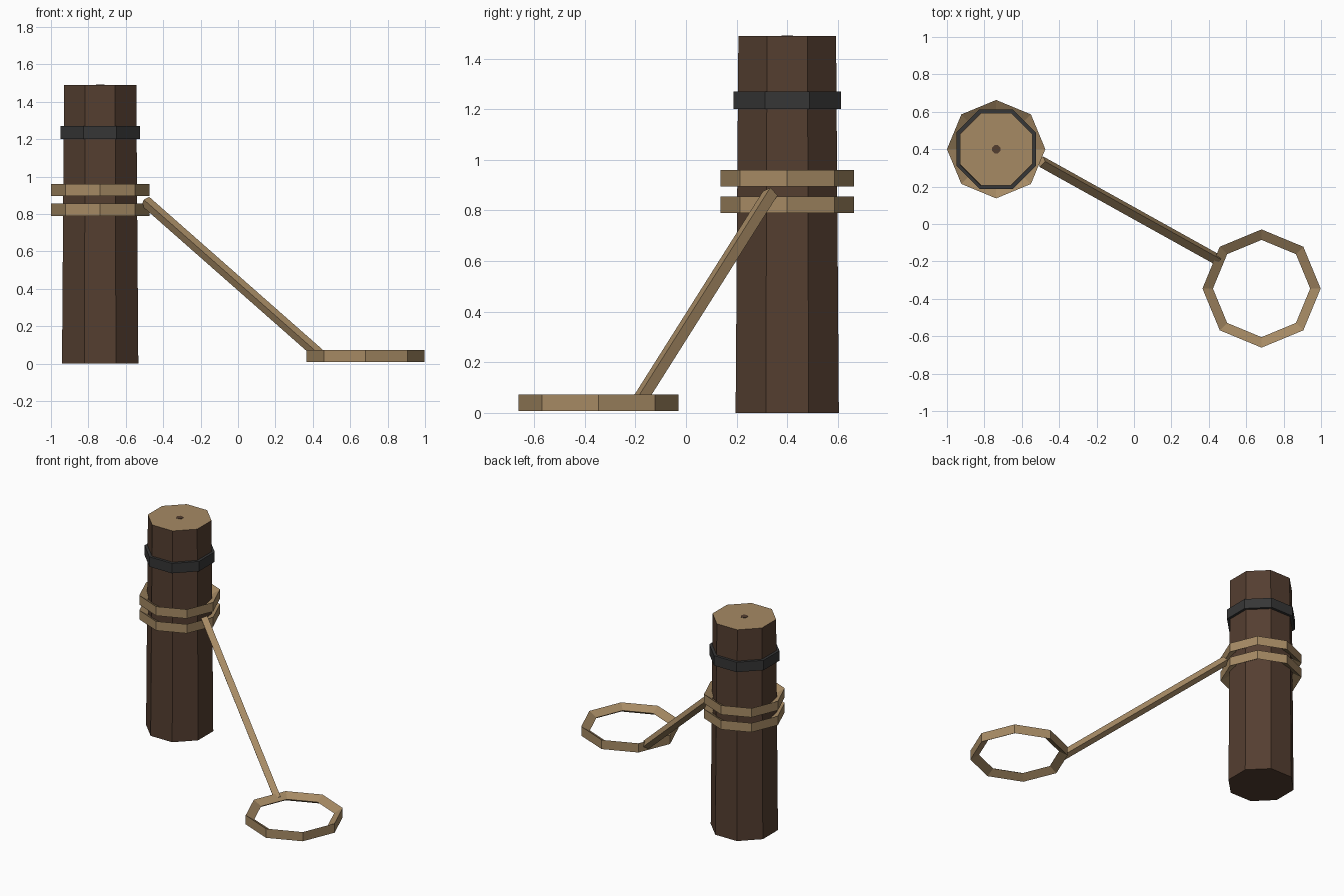
import bpy
import bmesh
from math import cos, sin, pi, radians
from mathutils import Vector

SIDES = 8
POST_X, POST_Y = -0.737, 0.40

cube = bpy.data.objects.get("Cube")
if cube:
    bpy.data.objects.remove(cube, do_unlink=True)


def material(name, rgb):
    """Flat colour from sRGB bytes, stored as linear values."""
    lin = [((c / 255 + 0.055) / 1.055) ** 2.4 for c in rgb]
    mat = bpy.data.materials.new(name)
    mat.use_nodes = True
    mat.diffuse_color = (*lin, 1)
    bsdf = mat.node_tree.nodes["Principled BSDF"]
    bsdf.inputs["Base Color"].default_value = (*lin, 1)
    bsdf.inputs["Roughness"].default_value = 0.9
    return mat


bark = material("dark_bark", (84, 62, 48))
rope = material("tan_rope", (166, 138, 100))
iron = material("dark_iron", (54, 54, 54))


def finish(name, bm, mats, location=(0, 0, 0)):
    bmesh.ops.recalc_face_normals(bm, faces=bm.faces)
    mesh = bpy.data.meshes.new(name)
    bm.to_mesh(mesh)
    bm.free()
    for mat in mats:
        mesh.materials.append(mat)
    obj = bpy.data.objects.new(name, mesh)
    obj.location = location
    bpy.context.collection.objects.link(obj)
    return obj


def loft(rings, closed):
    """Skin rings of points; either close the chain or cap both ends."""
    bm = bmesh.new()
    loops = [[bm.verts.new(p) for p in ring] for ring in rings]
    n = len(loops[0])
    pairs = list(zip(loops, loops[1:]))
    if closed:
        pairs.append((loops[-1], loops[0]))
    else:
        bm.faces.new(loops[0])
        bm.faces.new(loops[-1])
    for a, b in pairs:
        for i in range(n):
            j = (i + 1) % n
            bm.faces.new((a[i], a[j], b[j], b[i]))
    return bm


def octagon(apothem, z):
    """Octagon with flats towards the axes."""
    r = apothem / cos(pi / SIDES)
    angles = [(i + 0.5) * 2 * pi / SIDES for i in range(SIDES)]
    return [(r * cos(a), r * sin(a), z) for a in angles]


def rope_ring(name, x, y, z, outer):
    """Octagonal ring: flat outer wall, triangular section pointing inward."""
    section = [(outer, -0.0325), (outer, 0.0325), (outer - 0.056, 0)]
    angles = [i * 2 * pi / SIDES for i in range(SIDES)]
    rings = [[(r * cos(a), r * sin(a), h) for r, h in section] for a in angles]
    return finish(name, loft(rings, True), [rope], (x, y, z))


# Tapered post with a pale cut top
bm = loft([octagon(0.204, 0), octagon(0.193, 1.49)], False)
for face in bm.faces:
    face.material_index = int(face.calc_center_median().z > 1.4)
finish("post", bm, [bark, rope], (POST_X, POST_Y, 0))

# Dark heart of the cut wood
finish("post_heart", loft([octagon(0.022, 1.488), octagon(0.022, 1.492)], False),
       [bark], (POST_X, POST_Y, 0))

# Iron band
finish("iron_band", loft([octagon(0.213, 1.20), octagon(0.213, 1.27)], False),
       [iron], (POST_X, POST_Y, 0))

# Rope wraps on the post and the loop on the ground
rope_ring("lower_rope_wrap", POST_X, POST_Y, 0.823, 0.263)
rope_ring("upper_rope_wrap", POST_X, POST_Y, 0.928, 0.263)
rope_ring("ground_loop", 0.682, -0.345, 0.04, 0.316)

# Four-sided rope running from the wraps down to the loop
start, end = Vector((-0.495, 0.333, 0.868)), Vector((0.445, -0.19, 0.04))
along = (end - start).normalized()
side = along.cross(Vector((0, 0, 1))).normalized()
up = side.cross(along)
twist = [radians(70 + 90 * i) for i in range(4)]
offsets = [(up * cos(t) + side * sin(t)) * 0.031 for t in twist]
finish("hanging_rope", loft([[p + o for o in offsets] for p in (start, end)], False), [rope])
